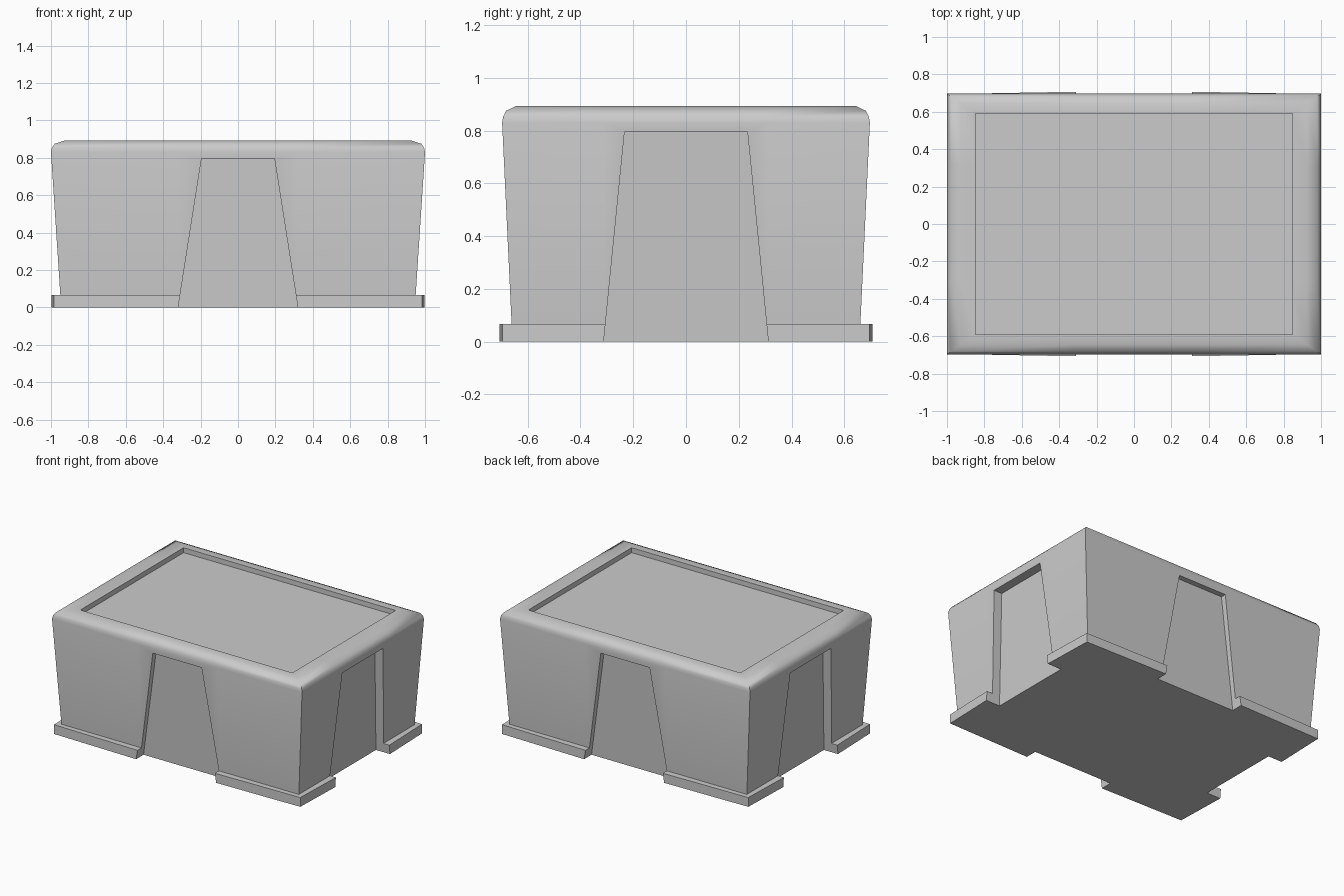
import bpy, bmesh
from mathutils import Vector

if "Cube" in bpy.data.objects:
    bpy.data.objects.remove(bpy.data.objects["Cube"])


def finish(bm, name):
    bmesh.ops.recalc_face_normals(bm, faces=bm.faces)
    mesh = bpy.data.meshes.new(name)
    bm.to_mesh(mesh)
    bm.free()
    obj = bpy.data.objects.new(name, mesh)
    bpy.context.collection.objects.link(obj)
    return obj


def loft(bm, loops):
    """Skin a stack of equal point loops and cap both ends."""
    rings = [[bm.verts.new(p) for p in loop] for loop in loops]
    for a, b in zip(rings, rings[1:]):
        for i in range(len(a)):
            j = (i + 1) % len(a)
            bm.faces.new((a[i], a[j], b[j], b[i]))
    bm.faces.new(rings[0])
    bm.faces.new(rings[-1])


def outline(hx, hy, z, bulge=0.0):
    """Rectangle whose sides may swell slightly towards the slots."""
    bx, by = hx + bulge, hy + bulge
    quarter = [(bx, -0.31), (bx, 0.31), (hx, hy), (0.32, by), (-0.32, by), (-hx, hy)]
    return [(s * x, s * y, z) for s in (1, -1) for x, y in quarter]


# Case: base flange, flared walls, rounded rim and sunken top panel
bm = bmesh.new()
loft(bm, [
    outline(0.985, 0.695, 0.0, 0.012),
    outline(0.985, 0.695, 0.067, 0.012),
    outline(0.950, 0.661, 0.067),
    outline(1.000, 0.697, 0.830),
    outline(0.995, 0.693, 0.853),
    outline(0.980, 0.682, 0.875),
    outline(0.925, 0.645, 0.893),
    outline(0.848, 0.590, 0.893),
    outline(0.848, 0.590, 0.857),
])
case = finish(bm, "case")

# Slot cutter: one tapered wedge per side
bm = bmesh.new()
TOP, LOW = 0.795, -0.08


def slot(axis, sign, w_low, w_top, d_low, d_top):
    loops = []
    for z in (LOW, TOP):
        t = z / TOP
        w = w_low + (w_top - w_low) * t
        d = d_low + (d_top - d_low) * t
        pts = [(-w, d), (w, d), (w, 1.2), (-w, 1.2)]
        loops.append([Vector((a, sign * b, z)) if axis == "y" else Vector((sign * b, a, z))
                      for a, b in pts])
    loft(bm, loops)


for s in (1, -1):
    slot("y", s, 0.32, 0.195, 0.622, 0.656)
    slot("x", s, 0.312, 0.233, 0.885, 0.932)
cutter = finish(bm, "slot_cutter")
cutter.hide_render = True

# Cut the slots and shade
mod = case.modifiers.new("slots", "BOOLEAN")
mod.operation = "DIFFERENCE"
mod.solver = "EXACT"
mod.object = cutter
bpy.context.view_layer.objects.active = case
case.select_set(True)
bpy.ops.object.modifier_apply(modifier=mod.name)
bpy.data.objects.remove(cutter)
bpy.ops.object.shade_smooth_by_angle(angle=0.75)
